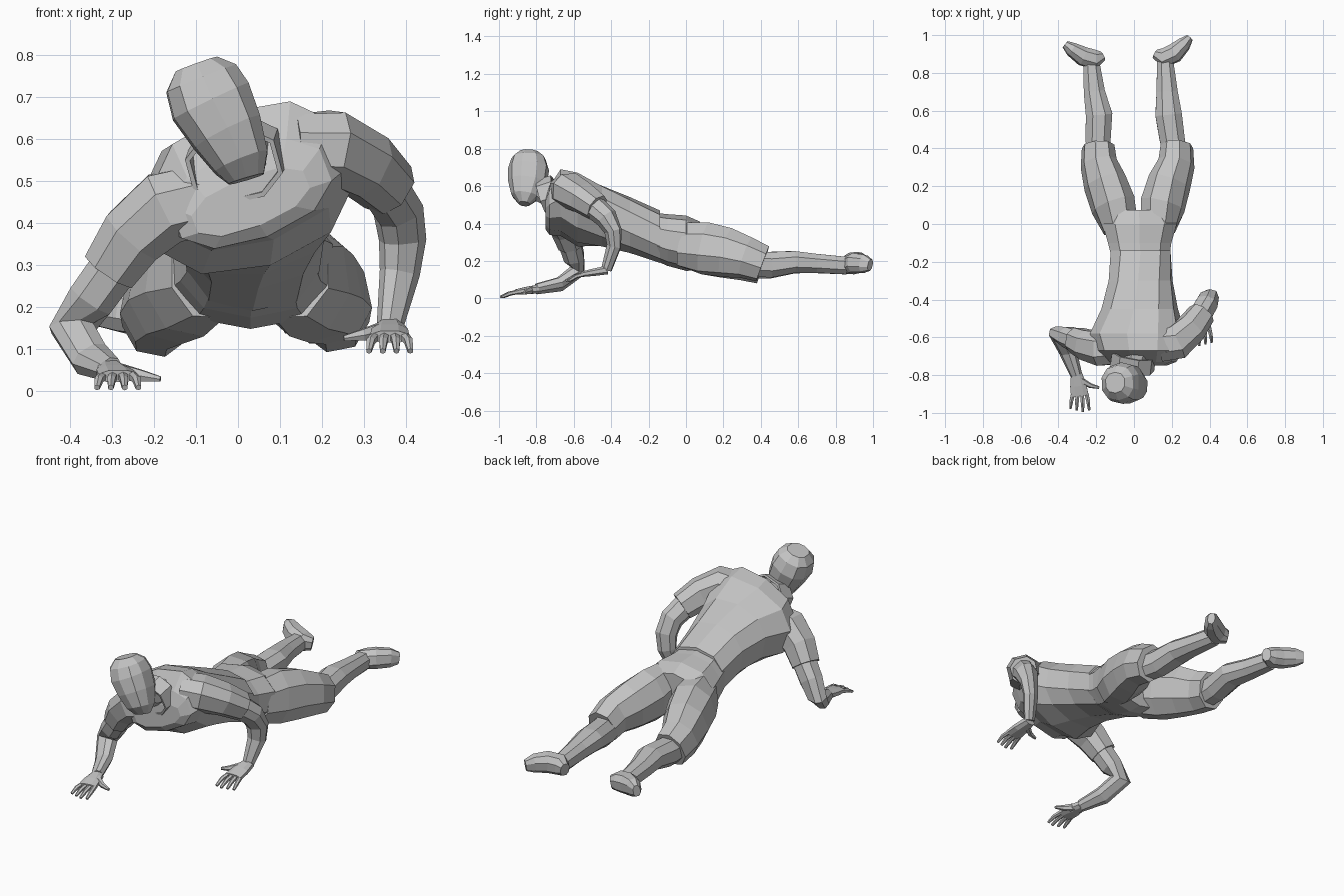
import bpy
import bmesh
from math import cos, sin, pi, radians, copysign
from mathutils import Vector, Matrix

default_cube = bpy.data.objects.get("Cube")
if default_cube:
    bpy.data.objects.remove(default_cube, do_unlink=True)

# One plain grey for the whole figure
GREY = (0.55, 0.55, 0.55, 1.0)
grey = bpy.data.materials.new("plain grey")
grey.use_nodes = True
grey.diffuse_color = GREY
shader = grey.node_tree.nodes["Principled BSDF"]
shader.inputs["Base Color"].default_value = GREY
shader.inputs["Roughness"].default_value = 0.8

X_AXIS = Vector((1, 0, 0))
Y_AXIS = Vector((0, 1, 0))
Z_AXIS = Vector((0, 0, 1))


def squash(value, power):
    """Push a cosine or sine outward, for a boxier ring."""
    return copysign(abs(value) ** power, value)


def loft(name, path, radii, start=X_AXIS, sides=8, fixed=None, rolls=None,
         power=0.85, capped=True):
    """Skin flat-sided rings along a path, carrying the ring frame along it."""
    points = [Vector(p) for p in path]
    bm = bmesh.new()
    rings = []
    across = start.copy()
    for i, centre in enumerate(points):
        before = points[max(i - 1, 0)]
        after = points[min(i + 1, len(points) - 1)]
        along = fixed.copy() if fixed else (after - before).normalized()
        across = (across - along * across.dot(along)).normalized()
        u = across
        if rolls:
            u = Matrix.Rotation(radians(-rolls[i]), 3, along) @ across
        v = along.cross(u)
        wide, deep = radii[i]
        ring = []
        for k in range(sides):
            angle = 2 * pi * (k + 0.5) / sides
            offset = u * wide * squash(cos(angle), power)
            offset += v * deep * squash(sin(angle), power)
            ring.append(bm.verts.new(centre + offset))
        rings.append(ring)
    for low, high in zip(rings, rings[1:]):
        for k in range(sides):
            n = (k + 1) % sides
            bm.faces.new((low[k], low[n], high[n], high[k]))
    if capped:
        bm.faces.new(rings[0])
        bm.faces.new(rings[-1])
    bmesh.ops.recalc_face_normals(bm, faces=bm.faces)
    mesh = bpy.data.meshes.new(name)
    bm.to_mesh(mesh)
    bm.free()
    mesh.materials.append(grey)
    part = bpy.data.objects.new(name, mesh)
    bpy.context.collection.objects.link(part)
    return part


# Shirt: upright rings from chest to hem, rolled where the left shoulder rises
loft("shirt",
     [(.03, -.75, .45), (.03, -.73, .47), (.03, -.67, .512), (.02, -.58, .475),
      (.03, -.45, .44), (.035, -.3, .392), (.035, -.14, .33)],
     [(.15, .06), (.2, .11), (.235, .162), (.255, .185),
      (.203, .165), (.172, .15), (.165, .14)],
     sides=10, fixed=Y_AXIS, rolls=[22, 21, 20, 18, 11, 5, 0])

# Trouser seat
loft("trouser_seat",
     [(.035, -.2, .34), (.03, -.1, .312), (.03, 0, .295), (.025, .075, .28)],
     [(.155, .122), (.175, .138), (.205, .148), (.16, .13)],
     sides=10, fixed=Y_AXIS)

# Neck, open collar and head
loft("neck", [(.02, -.68, .57), (0, -.76, .565), (-.02, -.83, .6)],
     [(.07, .07), (.062, .062), (.06, .06)])
collar = loft("collar", [(.0, -.69, .56), (-.01, -.77, .535)],
              [(.118, .1), (.118, .095)], rolls=[-15, -15], capped=False)
rim = collar.modifiers.new("cloth thickness", "SOLIDIFY")
rim.thickness = 0.012
loft("head",
     [(.02, -.865, .505), (.008, -.86, .545), (-.025, -.848, .615),
      (-.065, -.842, .69), (-.088, -.842, .745), (-.1, -.84, .778)],
     [(.045, .03), (.07, .075), (.09, .104),
      (.103, .11), (.092, .092), (.055, .055)], sides=10)


def leg(label, side, thigh, shin, foot):
    """Trouser leg, bare lower leg and an outward-turned foot."""
    loft(label + "_trouser_leg", thigh,
         [(.1, .125), (.12, .145), (.113, .136), (.096, .115), (.086, .102)],
         rolls=[side * turn for turn in (0, 8, 12, 14, 14)], power=0.95)
    loft(label + "_shin", shin,
         [(.066, .074), (.071, .073), (.075, .062), (.06, .054), (.046, .05)])
    loft(label + "_foot", foot,
         [(.036, .026), (.052, .054), (.055, .052), (.05, .038), (.032, .02)],
         start=Z_AXIS)


leg("right", -1,
    [(-.07, -.02, .29), (-.11, .1, .268), (-.155, .22, .24),
     (-.187, .32, .205), (-.19, .41, .175)],
    [(-.19, .36, .175), (-.19, .45, .175), (-.185, .58, .192),
     (-.21, .7, .185), (-.225, .85, .175)],
    [(-.165, .888, .172), (-.205, .87, .18), (-.27, .888, .19),
     (-.33, .925, .2), (-.365, .952, .2)])
leg("left", 1,
    [(.125, -.02, .29), (.152, .1, .268), (.188, .22, .245),
     (.225, .32, .218), (.227, .41, .185)],
    [(.22, .36, .185), (.202, .45, .18), (.183, .58, .195),
     (.175, .7, .187), (.165, .86, .175)],
    [(.112, .9, .17), (.155, .878, .178), (.215, .905, .188),
     (.265, .952, .185), (.295, .985, .178)])


def hand(label, side, wrist, knuckles, drop):
    """Flat palm, four bent fingers and a thumb turned to the middle."""
    wrist, knuckles = Vector(wrist), Vector(knuckles)
    inward = X_AXIS * -side
    middle = wrist.lerp(knuckles, 0.55)
    loft(label + "_palm", [wrist, middle, knuckles],
         [(.031, .025), (.046, .021), (.05, .015)])
    for i, name in enumerate(("index", "middle", "ring", "little")):
        spread = 1.5 - i
        reach = 0.085 - 0.008 * abs(i - 1)
        base = knuckles + inward * spread * 0.024 + Y_AXIS * 0.01
        joint = base - Y_AXIS * reach * 0.55 + inward * spread * 0.006
        tip = base - Y_AXIS * reach * 1.1 + inward * spread * 0.009
        joint = joint - Z_AXIS * drop * 0.3
        tip = tip - Z_AXIS * drop
        loft(label + "_" + name + "_finger", [base, joint, tip],
             [(.012, .012), (.011, .011), (.007, .007)], sides=6)
    root = wrist.lerp(knuckles, 0.3) + inward * 0.015
    bend = middle + inward * 0.065 - Z_AXIS * 0.006
    end = bend + inward * 0.045 - Y_AXIS * 0.01 - Z_AXIS * 0.008
    loft(label + "_thumb", [root, bend, end],
         [(.022, .018), (.015, .013), (.007, .007)], start=Z_AXIS, sides=6)


def arm(label, sleeve, limb):
    """Short sleeve from inside the shirt, then the bent bare arm."""
    loft(label + "_sleeve", sleeve,
         [(.095, .09), (.096, .094), (.084, .084), (.072, .072)], start=Y_AXIS)
    loft(label + "_arm", limb,
         [(.065, .062), (.058, .06), (.043, .057),
          (.035, .049), (.027, .032)], start=Y_AXIS)


arm("left",
    [(.14, -.64, .575), (.22, -.63, .58), (.3, -.555, .54), (.358, -.475, .485)],
    [(.335, -.51, .505), (.383, -.425, .43), (.393, -.39, .36),
     (.386, -.385, .28), (.363, -.425, .155)])
hand("left", 1, (.363, -.42, .152), (.362, -.56, .128), 0.034)

arm("right",
    [(-.08, -.65, .455), (-.175, -.66, .435), (-.25, -.64, .37), (-.305, -.615, .288)],
    [(-.28, -.625, .315), (-.35, -.598, .218), (-.395, -.58, .148),
     (-.35, -.675, .075), (-.305, -.8, .05)])
hand("right", -1, (-.305, -.79, .05), (-.287, -.91, .034), 0.027)
